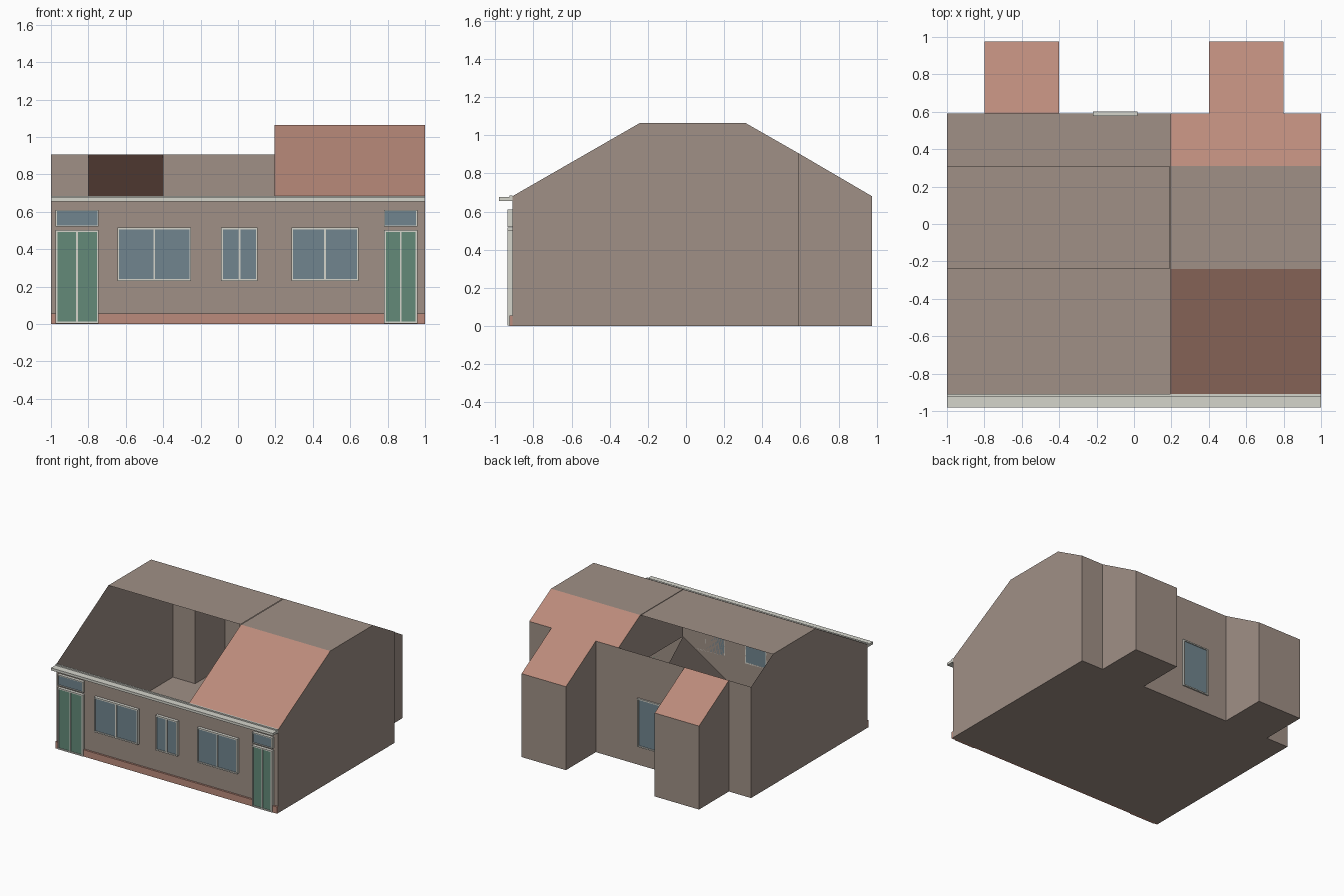
import bpy, bmesh

cube = bpy.data.objects.get("Cube")
if cube:
    bpy.data.objects.remove(cube, do_unlink=True)


def material(name, rgb):
    m = bpy.data.materials.new(name)
    m.use_nodes = True
    m.diffuse_color = (*rgb, 1)
    m.node_tree.nodes["Principled BSDF"].inputs["Base Color"].default_value = (*rgb, 1)
    return m


WALL = material("wall_brown", (0.35, 0.28, 0.24))
TILE = material("terracotta", (0.50, 0.26, 0.20))
TRIM = material("trim_white", (0.66, 0.66, 0.60))
GLASS = material("glass_blue", (0.165, 0.235, 0.275))
GREEN = material("door_green", (0.125, 0.255, 0.19))

# Key house dimensions
FRONT, BACK, END = -0.91, 0.59, 0.975
RIDGE_F, RIDGE_B = -0.24, 0.31
EAVE, TOP, BACK_TOP = 0.68, 1.065, 0.905
SPLIT = 0.195


def sheet(name, faces, mat):
    """Thin-surface object from a list of polygons."""
    bm = bmesh.new()
    for f in faces:
        bm.faces.new([bm.verts.new(p) for p in f])
    bmesh.ops.remove_doubles(bm, verts=bm.verts[:], dist=1e-4)
    me = bpy.data.meshes.new(name)
    bm.to_mesh(me)
    bm.free()
    me.materials.append(mat)
    ob = bpy.data.objects.new(name, me)
    bpy.context.collection.objects.link(ob)
    return ob


def strip(x0, x1, a, b):
    """Quad running from x0 to x1 between two (y, z) points."""
    return [(x0, *a), (x1, *a), (x1, *b), (x0, *b)]


def side(x, pts):
    return [(x, y, z) for y, z in pts]


def box(name, x0, x1, y0, y1, z0, z1, mat):
    faces = [strip(x0, x1, *e) for e in (
        ((y0, z0), (y0, z1)), ((y0, z1), (y1, z1)),
        ((y1, z1), (y1, z0)), ((y1, z0), (y0, z0)))]
    ring = [(y0, z0), (y1, z0), (y1, z1), (y0, z1)]
    faces += [side(x1, ring), side(x0, ring[::-1])]
    return sheet(name, faces, mat)


# Main shell
gable = [(FRONT, 0), (BACK, 0), (BACK, BACK_TOP), (RIDGE_B, TOP), (RIDGE_F, TOP), (FRONT, EAVE)]
sheet("right_gable", [side(-1, gable[::-1])], WALL)
sheet("left_gable", [side(1, gable)], WALL)
sheet("front_wall", [strip(-1, 1, (FRONT, 0), (FRONT, EAVE))], WALL)
sheet("floor", [strip(-1, 1, (BACK, 0), (FRONT, 0))], WALL)
sheet("back_wall", [strip(a, b, (BACK, BACK_TOP), (BACK, 0))
                    for a, b in ((-1, -0.8), (-0.4, 0.4), (0.8, 1))], WALL)

# Flat top and pitched roof, the pitched part over one end only
sheet("flat_roof", [strip(a, b, (RIDGE_F, TOP), (RIDGE_B, TOP))
                    for a, b in ((-1, 0.19), (SPLIT, 1))], WALL)
sheet("front_slope", [strip(SPLIT, 1, (FRONT, EAVE), (RIDGE_F, TOP))], TILE)
sheet("back_slope", [strip(SPLIT, 1, (RIDGE_B, TOP), (BACK, BACK_TOP))], TILE)

# Partial partition under the roof edge
sheet("partition", [
    side(SPLIT, [(BACK, EAVE), (RIDGE_F, EAVE), (RIDGE_F, TOP), (RIDGE_B, TOP), (BACK, BACK_TOP)]),
    side(SPLIT, [(FRONT, 0), (RIDGE_F, EAVE), (BACK, 0)])], WALL)

# Rear extensions
outline = [(BACK, 0), (END, 0), (END, EAVE), (BACK, BACK_TOP)]
for label, x0 in (("right", -0.8), ("left", 0.4)):
    x1 = x0 + 0.4
    sheet(label + "_extension_walls", [
        side(x1, outline), side(x0, outline[::-1]),
        strip(x0, x1, (END, EAVE), (END, 0)),
        strip(x0, x1, (END, 0), (BACK, 0))], WALL)
    sheet(label + "_extension_roof", [strip(x0, x1, (BACK, BACK_TOP), (END, EAVE))], TILE)

# Plinth and eaves gutter
box("plinth", -1, 1, -0.925, FRONT, 0, 0.055, TILE)
box("gutter", -1, 1, -0.98, FRONT, 0.655, 0.675, TRIM)
box("gutter_lip", -1, 1, -0.925, FRONT, 0.67, 0.685, TRIM)


def glazed(name, x0, x1, z0, z1, pane, wall=FRONT, out=-1, split=True, w=0.01):
    """Frame of four bars with a recessed pane and an optional mullion."""
    ya, yb = sorted((wall, wall + out * 0.025))
    pa, pb = sorted((wall, wall + out * 0.017))
    box(name + "_pane", x0 + w, x1 - w, pa, pb, z0 + w, z1 - w, pane)
    box(name + "_sill", x0, x1, ya, yb, z0, z0 + w, TRIM)
    box(name + "_head", x0, x1, ya, yb, z1 - w, z1, TRIM)
    bars = [("_jamb_a", x0, x0 + w), ("_jamb_b", x1 - w, x1)]
    if split:
        mid = (x0 + x1) / 2
        bars.append(("_mullion", mid - w / 2, mid + w / 2))
    for tag, a, b in bars:
        box(name + tag, a, b, ya, yb, z0 + w, z1 - w, TRIM)


# Front windows
for i, (a, b) in enumerate(((-0.645, -0.25), (-0.09, 0.105), (0.285, 0.645))):
    glazed("front_window_%d" % i, a, b, 0.23, 0.515, GLASS)

# Double doors with transom lights
for label, a, b in (("right", -0.975, -0.745), ("left", 0.78, 0.96)):
    glazed(label + "_door", a, b, 0.003, 0.503, GREEN)
    glazed(label + "_transom", a, b, 0.52, 0.61, GLASS, split=False, w=0.007)

# Rear window
glazed("back_window", -0.22, 0.02, 0.15, 0.545, GLASS, wall=BACK - 0.013, out=1, split=False)
